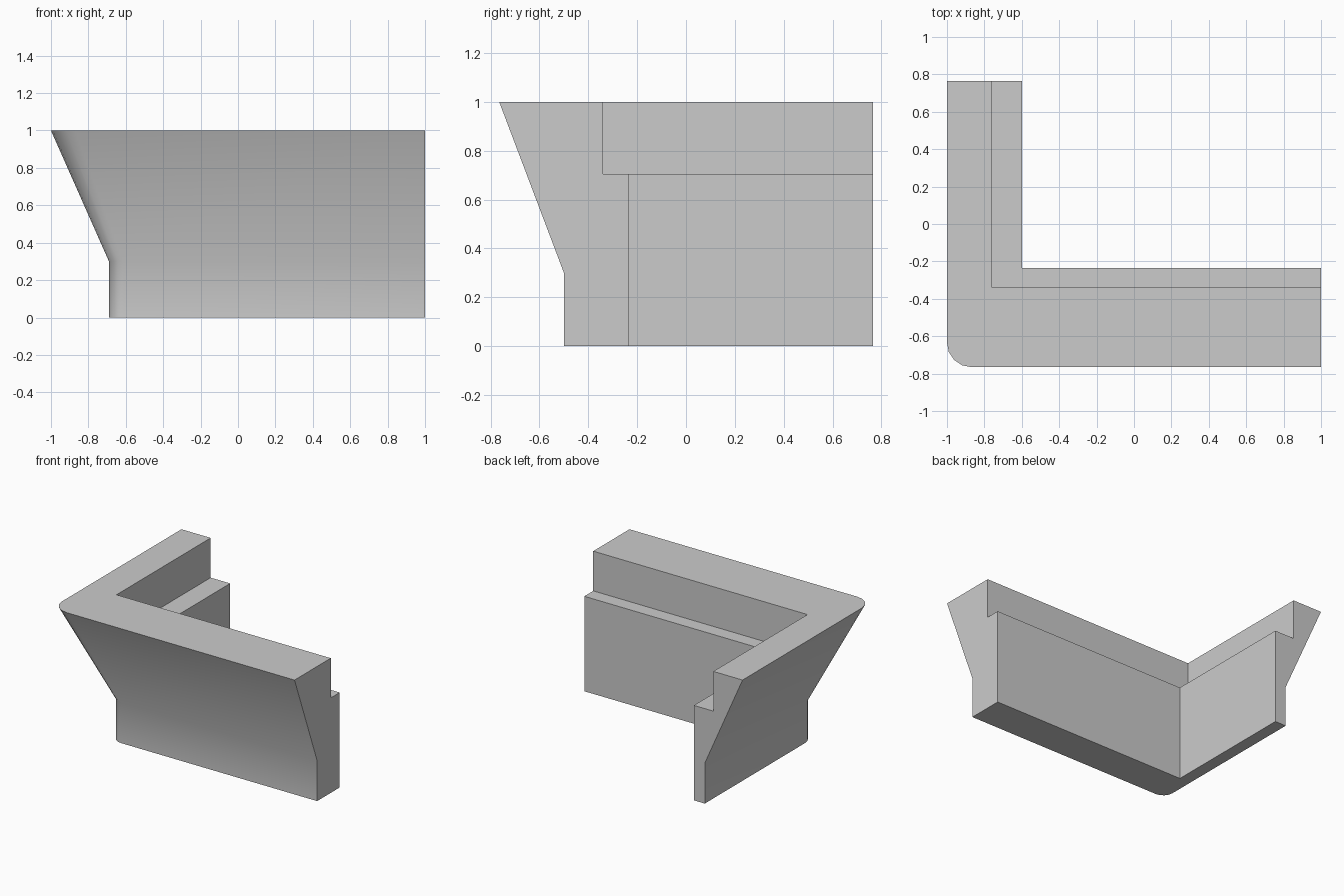
import bpy, bmesh
from math import sin, cos, pi, radians

cube = bpy.data.objects.get("Cube")
if cube:
    bpy.data.objects.remove(cube)

# Single grey material
grey = bpy.data.materials.new("grey")
grey.use_nodes = True
colour = (0.6, 0.6, 0.6, 1)
grey.diffuse_color = colour
grey.node_tree.nodes["Principled BSDF"].inputs["Base Color"].default_value = colour

# Cross-section of the wall: corner x, corner y, height, corner radius
PROFILE = [
    (-1.00, -0.765, 1.00, 0.13),    # flared top edge
    (-0.69, -0.50, 0.30, 0.08),     # start of the flare
    (-0.69, -0.50, 0.00, 0.08),     # outer foot
    (-0.60, -0.235, 0.00, 0),       # inner foot
    (-0.60, -0.235, 0.705, 0),      # ledge, inner edge
    (-0.76, -0.34, 0.705, 0),       # ledge, back edge
    (-0.76, -0.34, 1.00, 0),        # inner top edge
]
X_END, Y_END, STEPS = 1.0, 0.765, 4


def rail(x, y, z, r):
    """Path along the front arm, round the corner and along the side arm."""
    arc = [pi / 2 * i / STEPS for i in range(STEPS + 1)]
    corner = [(x + r - r * sin(a), y + r - r * cos(a), z) for a in arc]
    return [(X_END, y, z)] + corner + [(x, Y_END, z)]


# Sweep the cross-section around the corner
bm = bmesh.new()
rails = [[bm.verts.new(p) for p in rail(*point)] for point in PROFILE]
for i, a in enumerate(rails):
    b = rails[(i + 1) % len(rails)]
    for j in range(len(a) - 1):
        bm.faces.new((a[j], a[j + 1], b[j + 1], b[j]))

# Flat arm ends
for end in (0, -1):
    bm.faces.new([r[end] for r in rails])
bmesh.ops.remove_doubles(bm, verts=bm.verts, dist=0.0005)
bmesh.ops.recalc_face_normals(bm, faces=bm.faces)

mesh = bpy.data.meshes.new("corner_wall")
bm.to_mesh(mesh)
bm.free()
mesh.materials.append(grey)
wall = bpy.data.objects.new("corner_wall", mesh)
bpy.context.collection.objects.link(wall)

# Smooth the rounded corner and flare, keep the other edges sharp
bpy.ops.object.select_all(action="DESELECT")
wall.select_set(True)
bpy.context.view_layer.objects.active = wall
bpy.ops.object.shade_smooth_by_angle(angle=radians(30))
